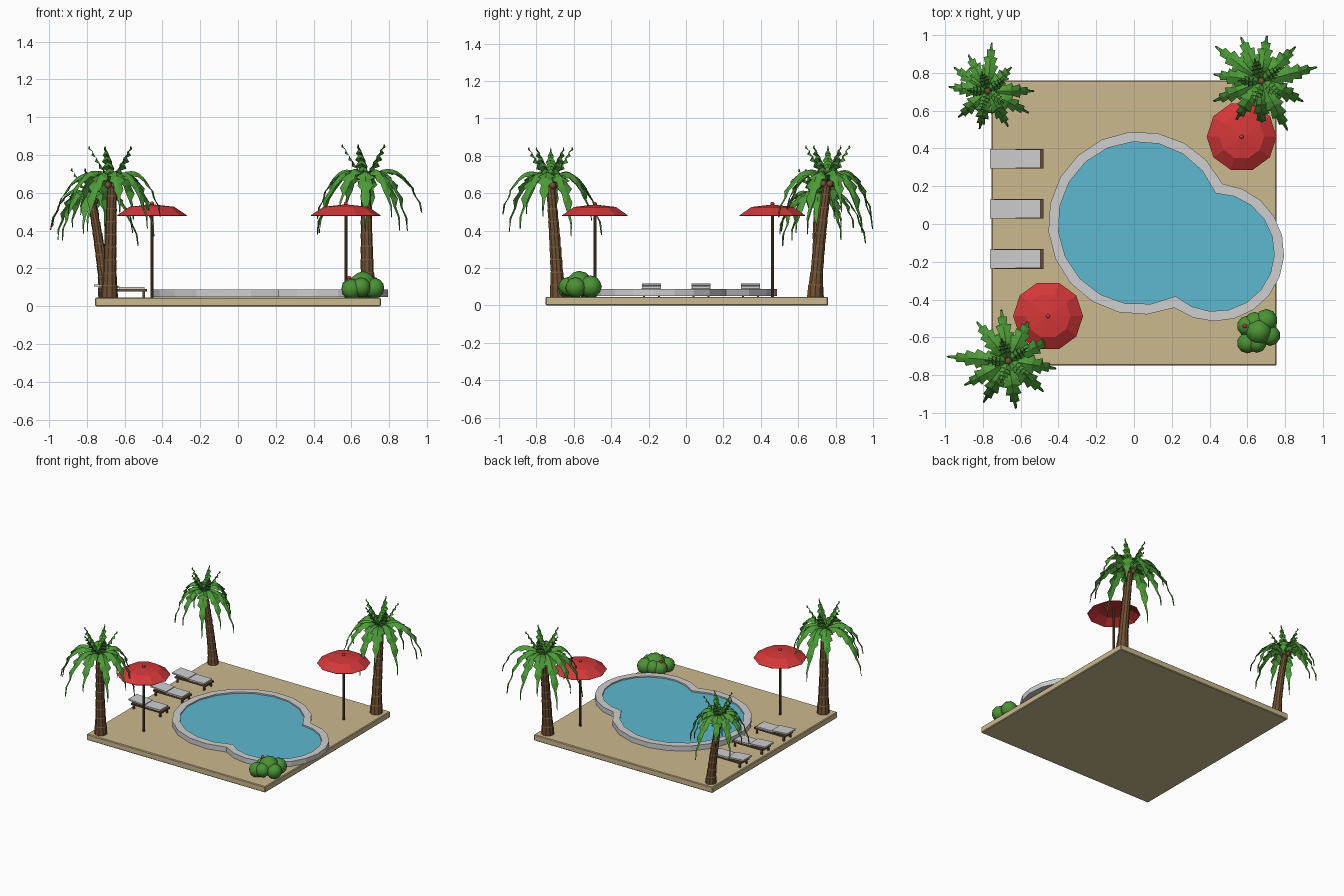
import bpy, bmesh, math, random
from mathutils import Vector, Matrix

if "Cube" in bpy.data.objects:
    bpy.data.objects.remove(bpy.data.objects["Cube"])

random.seed(4)


def mat(name, r, g, b):
    m = bpy.data.materials.new(name)
    m.diffuse_color = (r, g, b, 1)
    m.use_nodes = True
    m.node_tree.nodes["Principled BSDF"].inputs["Base Color"].default_value = m.diffuse_color
    return m


SAND = mat("sand deck", .60, .49, .275)
STONE = mat("pale stone", .62, .62, .63)
WATER = mat("pool water", .11, .48, .64)
RED = mat("red", .66, .038, .04)
LEAF = mat("leaf green", .075, .33, .04)
BUSH = mat("bush green", .07, .29, .035)
TRUNK = mat("trunk brown", .17, .085, .035)
WOOD = mat("dark wood", .12, .065, .03)


def obj(name, bm, m, smooth=False):
    bmesh.ops.recalc_face_normals(bm, faces=bm.faces)
    me = bpy.data.meshes.new(name)
    bm.to_mesh(me)
    bm.free()
    me.materials.append(m)
    for p in me.polygons:
        p.use_smooth = smooth
    o = bpy.data.objects.new(name, me)
    bpy.context.collection.objects.link(o)
    return o


def add_box(bm, x0, x1, y0, y1, z0, z1, tilt=0):
    M = Matrix.Translation(((x0 + x1) / 2, (y0 + y1) / 2, (z0 + z1) / 2))
    M = M @ Matrix.Rotation(tilt, 4, 'Y') @ Matrix.Diagonal((x1 - x0, y1 - y0, z1 - z0, 1))
    bmesh.ops.create_cube(bm, size=1, matrix=M)


def add_ball(bm, p, r, sub=2):
    bmesh.ops.create_icosphere(bm, subdivisions=sub, radius=r, matrix=Matrix.Translation(p))


def loft(bm, rings, cap=True):
    """Skin a list of (centre, radius) circles."""
    n, prev = 10, None
    for c, r in rings:
        cur = [bm.verts.new(Vector(c) + Vector((r * math.cos(2 * math.pi * i / n),
               r * math.sin(2 * math.pi * i / n), 0))) for i in range(n)]
        if prev:
            for i in range(n):
                j = (i + 1) % n
                bm.faces.new((prev[i], prev[j], cur[j], cur[i]))
        elif cap:
            bm.faces.new(cur)
        prev = cur
    if cap:
        bm.faces.new(prev)


# deck
bm = bmesh.new()
add_box(bm, -.755, .755, -.75, .76, 0, .046)
deck = obj("deck", bm, SAND)
bev = deck.modifiers.new("soft edge", 'BEVEL')
bev.width, bev.segments = .005, 1

# pool: outline of two merged circles
C1, C2 = Vector((.03, .005)), Vector((.43, -.15))


def outline(r1, r2, n1=15, n2=12):
    d = C2 - C1
    L = d.length
    a = (L * L + r1 * r1 - r2 * r2) / (2 * L)
    h = math.sqrt(r1 * r1 - a * a)
    u = d / L
    perp = Vector((-u.y, u.x))
    top, low = C1 + u * a + perp * h, C1 + u * a - perp * h
    pts = []
    for c, r, s, e, n in ((C1, r1, top, low, n1), (C2, r2, low, top, n2)):
        a0 = math.atan2(s.y - c.y, s.x - c.x)
        a1 = math.atan2(e.y - c.y, e.x - c.x)
        a1 += 2 * math.pi if a1 < a0 else 0
        pts += [c + Vector((math.cos(t), math.sin(t))) * r
                for t in (a0 + (a1 - a0) * i / n for i in range(n))]
    return pts


outer, inner = outline(.485, .365), outline(.432, .313)
bm = bmesh.new()
loops = [[bm.verts.new((p.x, p.y, z)) for p in pts]
         for pts, z in ((outer, .05), (outer, .088), (inner, .088), (inner, .05))]
for k in range(4):
    A, B = loops[k], loops[(k + 1) % 4]
    for i in range(len(A)):
        j = (i + 1) % len(A)
        bm.faces.new((A[i], A[j], B[j], B[i]))
obj("pool_rim", bm, STONE)
bm = bmesh.new()
face = bm.faces.new([bm.verts.new((p.x, p.y, .052)) for p in inner])
ext = bmesh.ops.extrude_face_region(bm, geom=[face])["geom"]
bmesh.ops.translate(bm, verts=[v for v in ext if isinstance(v, bmesh.types.BMVert)], vec=(0, 0, .026))
obj("pool_water", bm, WATER)


# parasols
def parasol(name, x, y):
    bm = bmesh.new()
    loft(bm, [((x, y, .044), .008), ((x, y, .525), .008)])
    obj(name + "_pole", bm, WOOD)
    bm = bmesh.new()
    loft(bm, [((x, y, z), r) for r, z in ((.01, .529), (.115, .518), (.183, .478),
              (.185, .481), (.118, .526), (.01, .538))])
    obj(name + "_canopy", bm, RED)
    bm = bmesh.new()
    add_ball(bm, (x, y, .543), .011)
    obj(name + "_knob", bm, RED, True)


parasol("front_parasol", -.455, -.487)
parasol("back_parasol", .57, .462)

# loungers
for k, y in enumerate((.345, .08, -.185)):
    bm = bmesh.new()
    add_box(bm, -.74, -.48, y - .052, y + .052, .078, .09)
    for x in (-.73, -.505):
        for s in (-.045, .035):
            add_box(bm, x, x + .012, y + s, y + s + .01, .044, .08)
    obj(f"lounger_frame_{k + 1}", bm, WOOD)
    bm = bmesh.new()
    add_box(bm, -.63, -.495, y - .049, y + .049, .09, .101)
    add_box(bm, -.762, -.628, y - .051, y + .051, .1, .111, .07)
    obj(f"lounger_pad_{k + 1}", bm, STONE)


# palms
def add_frond(bm, top, ang, length, rise, drop, width):
    """Serrated leaf folded along its spine, following an arc."""
    d = Vector((math.cos(ang), math.sin(ang), 0))
    side = Vector((-d.y, d.x, 0))
    rows, n = [], 12
    for i in range(n + 1):
        t = i / n
        spine = top + d * length * (1.25 * t - .25 * t * t) + Vector((0, 0, rise * t - drop * t * t))
        w = width * max(.06, math.sin(math.pi * min(1, t + .04) ** .75)) * (1.12 if i % 2 else .68)
        fold = Vector((0, 0, -.55 * w)) + d * (.01 if i % 2 else -.006)
        rows.append([bm.verts.new(q) for q in (spine + side * w + fold, spine, spine - side * w + fold)])
    for a, b in zip(rows, rows[1:]):
        for j in (0, 1):
            bm.faces.new((a[j], a[j + 1], b[j + 1], b[j]))


def palm(name, base, top, s, fronds):
    base, top = Vector(base), Vector(top)
    bm = bmesh.new()
    rings, n = [], 9
    for i in range(n):
        for f, grow in ((0, 0), (.92, .0025)):
            t = (i + f) / n
            p = base.lerp(top, t)
            p.xy = base.xy.lerp(top.xy, t ** 1.3)
            r = (.023 + .014 * (1 - t) + .008 * max(0, 1 - 5 * t)) * s + grow
            rings.append((p, r))
    loft(bm, rings)
    obj(name + "_trunk", bm, TRUNK)
    bm = bmesh.new()
    for k in range(4):
        a = k * 1.57 + .5
        add_ball(bm, top + Vector((math.cos(a) * .026, math.sin(a) * .026, -.015)) * s, .018 * s)
    add_ball(bm, top + Vector((0, 0, .012)), .02 * s)
    obj(name + "_coconuts", bm, TRUNK, True)
    bm = bmesh.new()
    for k, (deg, length) in enumerate(fronds):
        drop = (.60, .52)[k % 2] * s
        add_frond(bm, top, math.radians(deg), length, .36 * s, drop + random.uniform(0, .05), .047 * s)
    for k in range(5):
        add_frond(bm, top, math.radians(k * 72 + 35), .125 * s, .24 * s, .05 * s, .03 * s)
    obj(name + "_fronds", bm, LEAF)


palm("front_left_palm", (-.68, -.685, .044), (-.665, -.725, .655), 1,
     [(176, .33), (209, .27), (239, .26), (279, .26), (319, .25), (351, .26),
      (27, .25), (63, .25), (98, .28), (129, .27)])
palm("back_left_palm", (-.70, .70, .044), (-.775, .704, .565), .86,
     [(85, .26), (118, .22), (145, .22), (174, .21), (222, .21), (258, .21),
      (300, .22), (332, .25), (0, .25), (45, .18)])
palm("back_right_palm", (.685, .69, .044), (.674, .757, .665), 1,
     [(83, .245), (115, .26), (143, .31), (172, .26), (203, .28), (237, .25),
      (270, .25), (298, .30), (334, .25), (14, .31), (45, .26)])

# bush with a small red flower
bm = bmesh.new()
for x, y, z, r in ((.66, -.57, .115, .07), (.70, -.51, .10, .06), (.72, -.59, .095, .055),
                   (.60, -.54, .095, .055), (.60, -.63, .09, .055), (.65, -.63, .10, .052),
                   (.64, -.52, .10, .055)):
    add_ball(bm, (x, y, z), r)
obj("bush", bm, BUSH, True)
bm = bmesh.new()
add_ball(bm, (.587, -.54, .149), .012)
obj("bush_flower", bm, RED, True)
